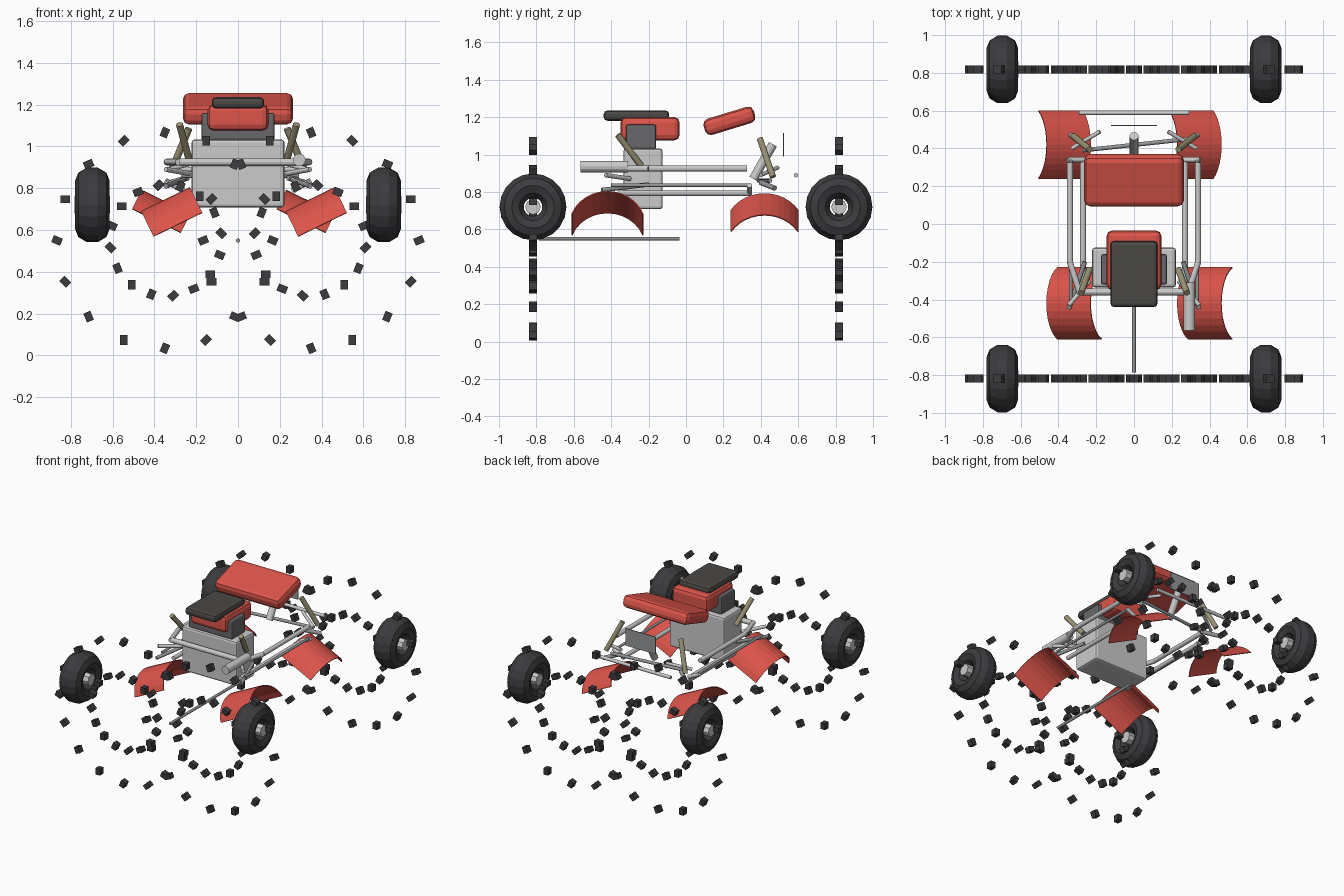
import bpy, bmesh, math
from mathutils import Vector, Matrix

if "Cube" in bpy.data.objects:
    bpy.data.objects.remove(bpy.data.objects["Cube"])


def mat(name, c):
    m = bpy.data.materials.new(name)
    m.diffuse_color = (*c, 1)
    m.use_nodes = True
    m.node_tree.nodes["Principled BSDF"].inputs["Base Color"].default_value = m.diffuse_color
    return m


RED = mat("red_paint", (0.72, 0.09, 0.07))
BLACK = mat("black_rubber", (0.045, 0.045, 0.05))
SEAT = mat("seat_vinyl", (0.07, 0.065, 0.06))
DARK = mat("dark_metal", (0.14, 0.14, 0.15))
STEEL = mat("steel", (0.3, 0.31, 0.32))
SPRING = mat("spring", (0.33, 0.29, 0.18))
LIGHT = mat("light_metal", (0.6, 0.6, 0.61))


def finish(name, bm, m, smooth=False):
    me = bpy.data.meshes.new(name)
    bmesh.ops.recalc_face_normals(bm, faces=bm.faces)
    bm.to_mesh(me)
    bm.free()
    ob = bpy.data.objects.new(name, me)
    bpy.context.collection.objects.link(ob)
    me.materials.append(m)
    if smooth:
        for p in me.polygons:
            p.use_smooth = True
    return ob


def box(name, c, size, m, bevel=0.0, tilt=0.0):
    bm = bmesh.new()
    bmesh.ops.create_cube(bm, size=1)
    bmesh.ops.scale(bm, vec=size, verts=bm.verts)
    if bevel:
        bmesh.ops.bevel(bm, geom=bm.edges[:], offset=bevel, segments=2,
                        profile=0.5, affect='EDGES')
    bm.transform(Matrix.Translation(c) @ Matrix.Rotation(tilt, 4, 'X'))
    return finish(name, bm, m)


def tube(name, a, b, r, m, n=12):
    a, b = Vector(a), Vector(b)
    d = b - a
    bm = bmesh.new()
    bmesh.ops.create_cone(bm, cap_ends=True, segments=n, radius1=r, radius2=r, depth=d.length)
    bm.transform(Matrix.Translation((a + b) / 2) @ d.to_track_quat('Z', 'Y').to_matrix().to_4x4())
    return finish(name, bm, m)


def pair(name, a, b, r, m):
    for s, side in ((-1, "left"), (1, "right")):
        tube(f"{name}_{side}", (s * a[0], *a[1:]), (s * b[0], *b[1:]), r, m)


def tyre(name, c):
    bm = bmesh.new()
    N, M = 20, 10
    ring = []
    for i in range(N):
        t = 2 * math.pi * i / N
        row = []
        for j in range(M):
            p = 2 * math.pi * (j + 0.5) / M
            r = 0.114 + 0.068 * math.cos(p)
            row.append(bm.verts.new((c[0] + 0.083 * math.sin(p),
                                     c[1] + r * math.cos(t), c[2] + r * math.sin(t))))
        ring.append(row)
    for i in range(N):
        for j in range(M):
            i2, j2 = (i + 1) % N, (j + 1) % M
            bm.faces.new((ring[i][j], ring[i2][j], ring[i2][j2], ring[i][j2]))
    finish(name, bm, BLACK)


def knobs(name, s, y):
    # two rings of tread blocks standing in the axle plane
    bm = bmesh.new()
    for cx, rad, off, turn in ((0.35, 0.516, 0, 22.5), (0.345, 0.267, 15.1, 38)):
        for k in range(16):
            a = math.radians(off + 22.5 * k)
            rot = math.radians(turn) - a
            pos = (s * (cx + rad * math.cos(a)), y, 0.55 + rad * math.sin(a))
            bmesh.ops.create_cube(bm, size=1, matrix=Matrix.Translation(pos)
                                  @ Matrix.Rotation(-s * rot, 4, 'Y')
                                  @ Matrix.Diagonal((0.046, 0.042, 0.036, 1)))
    finish(name, bm, BLACK)


def fender(name, cx, yc, cz, R, half, lean):
    # arched strip, leaning about the y axis
    bm = bmesh.new()
    t = math.radians(26) * lean
    wide, down = Vector((math.cos(t), 0, math.sin(t))), Vector((math.sin(t), 0, -math.cos(t)))
    prev = None
    for i in range(13):
        a = math.radians(half) * (i / 6 - 1)
        mid = Vector((cx, yc + R * math.sin(a), cz)) + down * R * (1 - math.cos(a))
        cur = [bm.verts.new(mid + wide * w) for w in (-0.13, 0.13)]
        if prev:
            bm.faces.new((prev[0], prev[1], cur[1], cur[0]))
        prev = cur
    ob = finish(name, bm, RED)
    mod = ob.modifiers.new("thickness", 'SOLIDIFY')
    mod.thickness, mod.offset = 0.006, 0


# wheels, hubs, tread blocks and fenders
for y, end in ((-0.818, "front"), (0.818, "rear")):
    for s, side in ((-1, "left"), (1, "right")):
        tag = f"{end}_{side}"
        tyre("tyre_" + tag, (s * 0.697, y, 0.72))
        tube("hub_" + tag, (s * 0.612, y, 0.72), (s * 0.782, y, 0.72), 0.042, LIGHT, 8)
        knobs("tread_blocks_" + tag, s, y)
        if end == "front":
            fender("fender_" + tag, s * 0.346, -0.42, 0.745, 0.202, 70, 1)
        else:
            fender("fender_" + tag, s * 0.346, 0.42, 0.733, 0.212, 58, -1)

# engine, body and seats
box("engine", (0, -0.23, 0.87), (0.445, 0.21, 0.325), LIGHT, 0.015)
box("dash_block", (0, -0.24, 1.095), (0.35, 0.16, 0.13), DARK, 0.01)
box("fuel_tank", (0, -0.192, 1.138), (0.29, 0.315, 0.125), RED, 0.028)
box("seat", (0, -0.265, 1.208), (0.25, 0.35, 0.055), SEAT, 0.02)
box("rear_body", (0, 0.232, 1.18), (0.527, 0.28, 0.09), RED, 0.03, math.radians(17))
box("rear_plate", (0, 0.522, 1.053), (0.245, 0.006, 0.125), STEEL)

# frame tubes
pair("upper_rail", (0.34, -0.2, 0.925), (0.34, 0.325, 0.925), 0.016, LIGHT)
pair("upper_rail_front", (0.34, -0.2, 0.925), (0.285, -0.37, 0.925), 0.016, LIGHT)
pair("lower_rail", (0.27, -0.36, 0.793), (0.27, 0.345, 0.793), 0.015, LIGHT)
pair("thin_rail", (0.335, -0.4, 0.835), (0.335, 0.345, 0.835), 0.009, STEEL)
pair("rail_link", (0.35, 0.34, 0.835), (0.26, 0.34, 0.793), 0.014, LIGHT)
tube("front_crossbar", (-0.28, -0.36, 0.925), (0.28, -0.36, 0.925), 0.018, LIGHT)
tube("rear_bar", (-0.29, 0.588, 0.89), (0.29, 0.588, 0.89), 0.012, LIGHT)
tube("lower_shaft", (0, -0.785, 0.55), (0, -0.035, 0.55), 0.01, STEEL)

# exhaust and steering column
tube("exhaust", (0.293, -0.565, 0.935), (0.293, -0.31, 0.935), 0.03, LIGHT, 16)
tube("steering_column", (0, 0.36, 0.87), (0, 0.465, 1.055), 0.024, LIGHT)

# suspension arms and springs
pair("front_shock", (0.28, -0.365, 1.105), (0.235, -0.24, 0.94), 0.017, SPRING)
pair("rear_shock", (0.235, 0.395, 1.085), (0.32, 0.465, 0.88), 0.017, SPRING)
pair("front_lower_arm", (0.26, -0.2, 0.84), (0.345, -0.45, 0.81), 0.012, STEEL)
pair("front_upper_arm", (0.235, -0.3, 0.87), (0.345, -0.43, 0.89), 0.012, LIGHT)
pair("rear_lower_arm", (0.24, 0.4, 0.85), (0.34, 0.475, 0.82), 0.014, STEEL)
pair("rear_upper_arm", (0.18, 0.49, 0.93), (0.33, 0.4, 0.89), 0.011, LIGHT)
tube("rear_tie_rod", (-0.27, 0.39, 0.86), (0.29, 0.45, 0.86), 0.011, STEEL)
